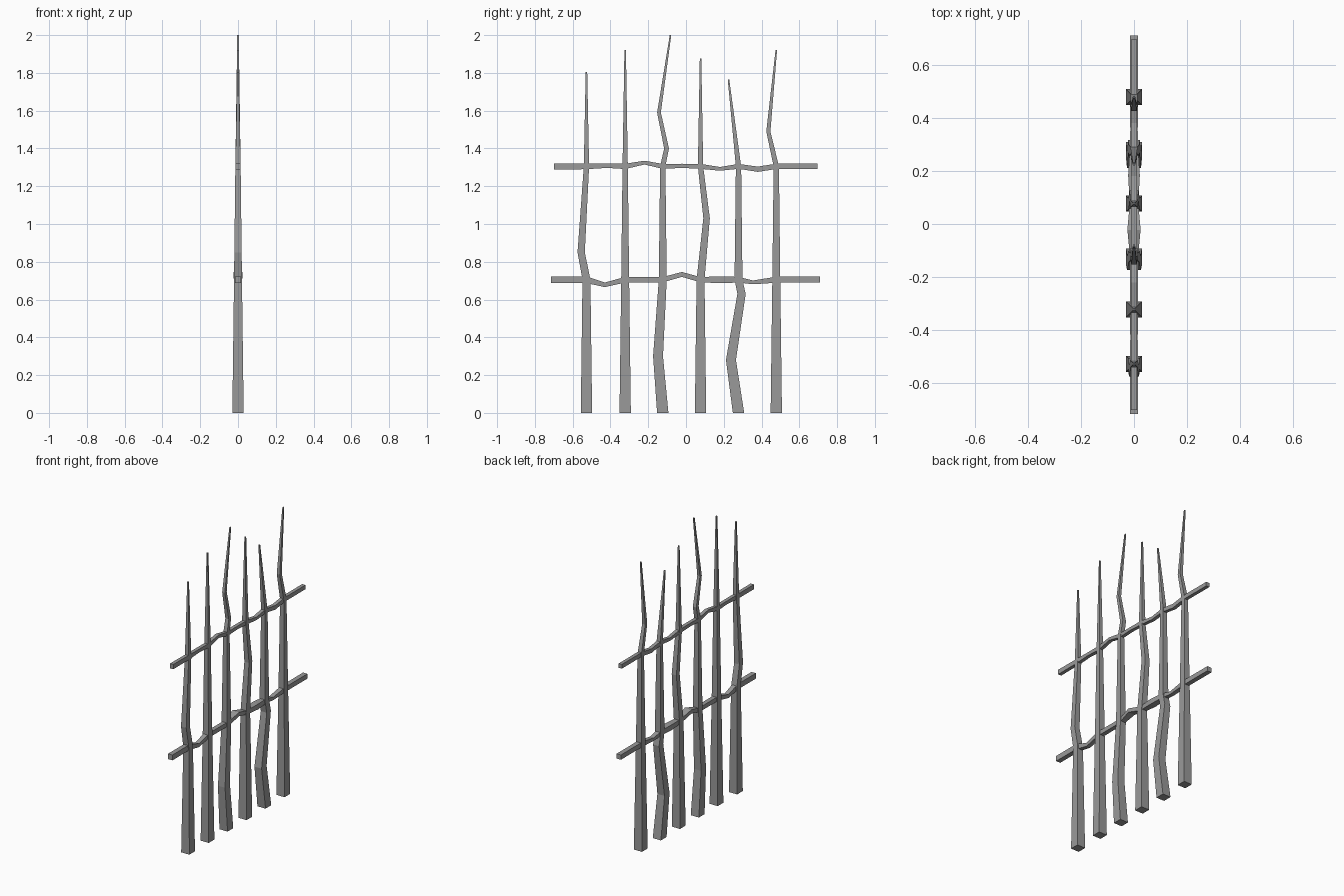
import bpy
import bmesh

cube = bpy.data.objects.get("Cube")
if cube:
    bpy.data.objects.remove(cube, do_unlink=True)

grey = bpy.data.materials.new("weathered grey")
grey.use_nodes = True
COLOUR = (0.32, 0.32, 0.32, 1)
grey.diffuse_color = COLOUR
grey.node_tree.nodes["Principled BSDF"].inputs["Base Color"].default_value = COLOUR


def loft(name, rings):
    """Skin a chain of four-cornered rings and cap both ends."""
    bm = bmesh.new()
    loops = [[bm.verts.new(co) for co in ring] for ring in rings]
    for a, b in zip(loops, loops[1:]):
        for i in range(4):
            j = (i + 1) % 4
            bm.faces.new((a[i], a[j], b[j], b[i]))
    bm.faces.new(loops[0])
    bm.faces.new(loops[-1])
    bmesh.ops.recalc_face_normals(bm, faces=bm.faces)
    mesh = bpy.data.meshes.new(name)
    bm.to_mesh(mesh)
    bm.free()
    mesh.materials.append(grey)
    bpy.context.collection.objects.link(bpy.data.objects.new(name, mesh))


CORNERS = ((-1, -1), (1, -1), (1, 1), (-1, 1))
LOW, HIGH = 0.705, 1.305


def post(name, y0, bends, tip):
    """Tapering stake: bends are (y offset, z), tip is the last one."""
    path = sorted([(0, 0), (0, LOW), (0, HIGH), tip] + bends, key=lambda p: p[1])
    rings = []
    for dy, z in path:
        if z <= LOW:
            r = 0.03 - 0.009 * z / LOW
        elif z <= HIGH:
            r = 0.021 - 0.007 * (z - LOW) / (HIGH - LOW)
        else:
            r = 0.014 - 0.01 * (z - HIGH) / (tip[1] - HIGH)
        rings.append([(sx * r, y0 + dy + sy * r, z) for sx, sy in CORNERS])
    loft(name, rings)


def rail(name, z0, path):
    """Crossbar: path points are (y, z offset, half depth, half height)."""
    loft(name, [[(sx * rx, y, z0 + dz + sz * rz) for sx, sz in CORNERS]
                for y, dz, rx, rz in path])


# Stakes, from front to back
post("stake_1", -0.527, [(-0.028, 0.85)], (0, 1.805))
post("stake_2", -0.322, [], (0, 1.92))
post("stake_3", -0.123, [(-0.025, 0.3), (0.02, 1.4), (-0.02, 1.59)], (0.041, 2))
post("stake_4", 0.077, [(0.032, 1.03)], (0, 1.875))
post("stake_5", 0.278, [(-0.04, 0.28), (0.016, 0.63)], (-0.053, 1.765))
post("stake_6", 0.478, [(-0.042, 1.49)], (0, 1.92))

# Crooked crossbars
rail("lower_rail", LOW, [
    (-0.715, 0, 0.016, 0.018), (-0.527, 0, 0.016, 0.018), (-0.43, -0.027, 0.014, 0.012),
    (-0.322, 0, 0.015, 0.015), (-0.123, 0, 0.015, 0.014), (-0.022, 0.028, 0.025, 0.013),
    (0.077, 0, 0.016, 0.014), (0.183, 0, 0.022, 0.018), (0.278, 0, 0.016, 0.015),
    (0.355, -0.014, 0.014, 0.01), (0.478, 0, 0.016, 0.016), (0.71, 0, 0.016, 0.016)])
rail("upper_rail", HIGH, [
    (-0.7, 0, 0.012, 0.016), (-0.527, 0, 0.012, 0.015), (-0.42, 0.003, 0.012, 0.011),
    (-0.322, 0, 0.012, 0.014), (-0.22, 0.02, 0.012, 0.01), (-0.123, 0, 0.012, 0.013),
    (-0.022, 0.003, 0.012, 0.011), (0.077, 0, 0.012, 0.013), (0.18, -0.013, 0.012, 0.01),
    (0.278, 0, 0.012, 0.013), (0.38, -0.015, 0.012, 0.014), (0.478, 0, 0.012, 0.014),
    (0.695, 0, 0.012, 0.014)])
